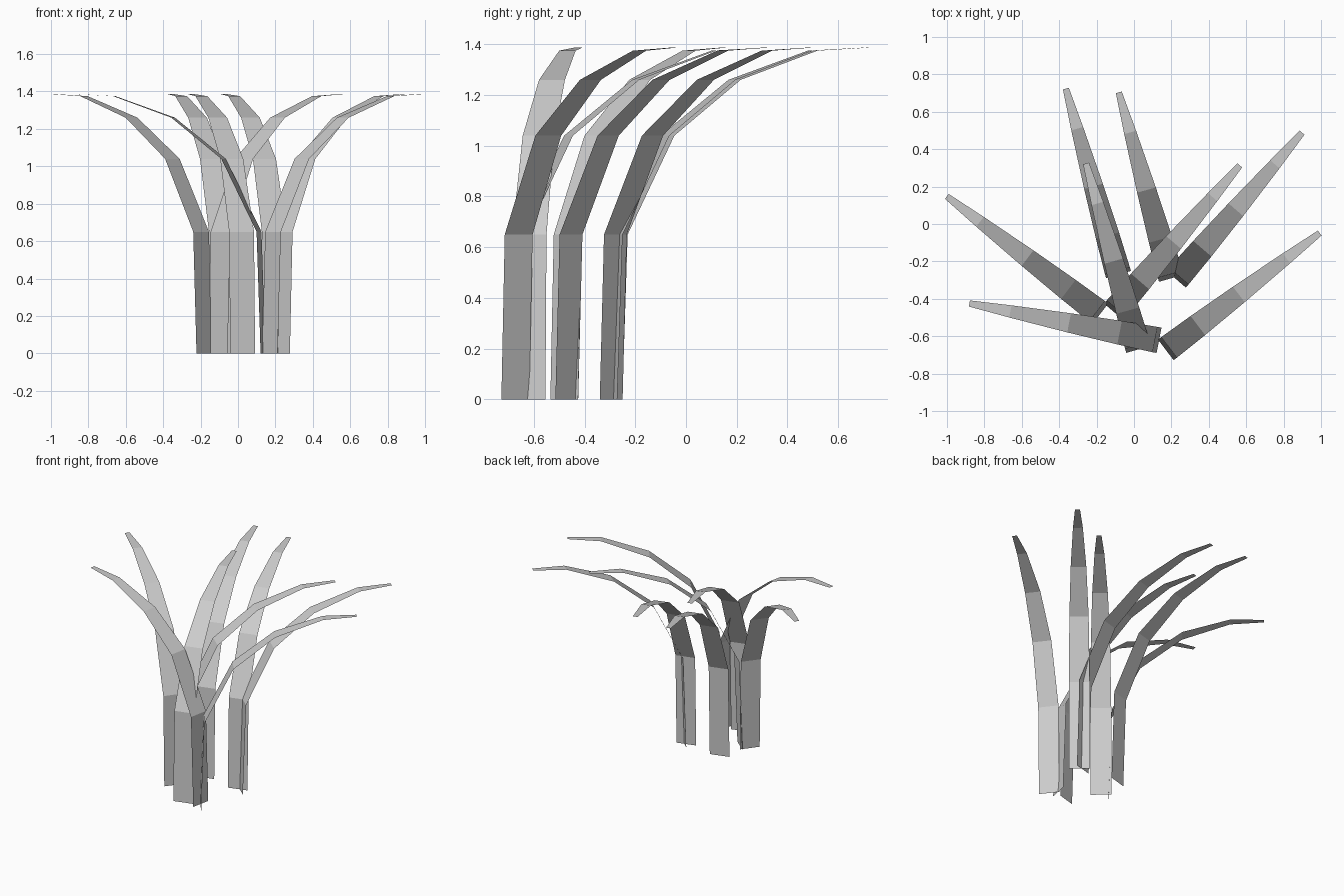
import bpy
import math

if "Cube" in bpy.data.objects:
    bpy.data.objects.remove(bpy.data.objects["Cube"])

# Side profile shared by every blade: (outward reach, height, width)
PROFILE = [
    (0.00, 0.00, 0.138),
    (0.022, 0.65, 0.138),
    (0.215, 1.04, 0.128),
    (0.49, 1.26, 0.104),
    (0.81, 1.375, 0.066),
    (1.033, 1.387, 0.033),
]

# Blade roots: (x, y, heading in degrees)
BLADES = [
    (-0.083, -0.27, 105.8),
    (0.20, -0.29, 105.8),
    (0.025, -0.67, 105.8),
    (0.225, -0.295, 49.3),
    (-0.108, -0.47, 49.3),
    (0.17, -0.673, 37.2),
    (0.134, -0.622, 169.0),
    (-0.18, -0.48, 142.6),
]


def add_blade(name, x, y, heading):
    """Tapered single-sheet leaf that rises, then arches along its heading."""
    a = math.radians(heading)
    c, s = math.cos(a), math.sin(a)
    verts = []
    for reach, z, width in PROFILE:
        for side in (-width / 2, width / 2):
            verts.append((x + reach * c - side * s, y + reach * s + side * c, z))
    faces = [(2 * i, 2 * i + 2, 2 * i + 3, 2 * i + 1) for i in range(len(PROFILE) - 1)]
    # wind faces so that the arched outer side faces up
    faces = [f for f in faces]
    mesh = bpy.data.meshes.new(name)
    mesh.from_pydata(verts, [], faces)
    mesh.update()
    obj = bpy.data.objects.new(name, mesh)
    bpy.context.collection.objects.link(obj)
    return obj


# Clump of arching grass blades
for i, (x, y, heading) in enumerate(BLADES, 1):
    add_blade(f"grass_blade_{i}", x, y, heading)
